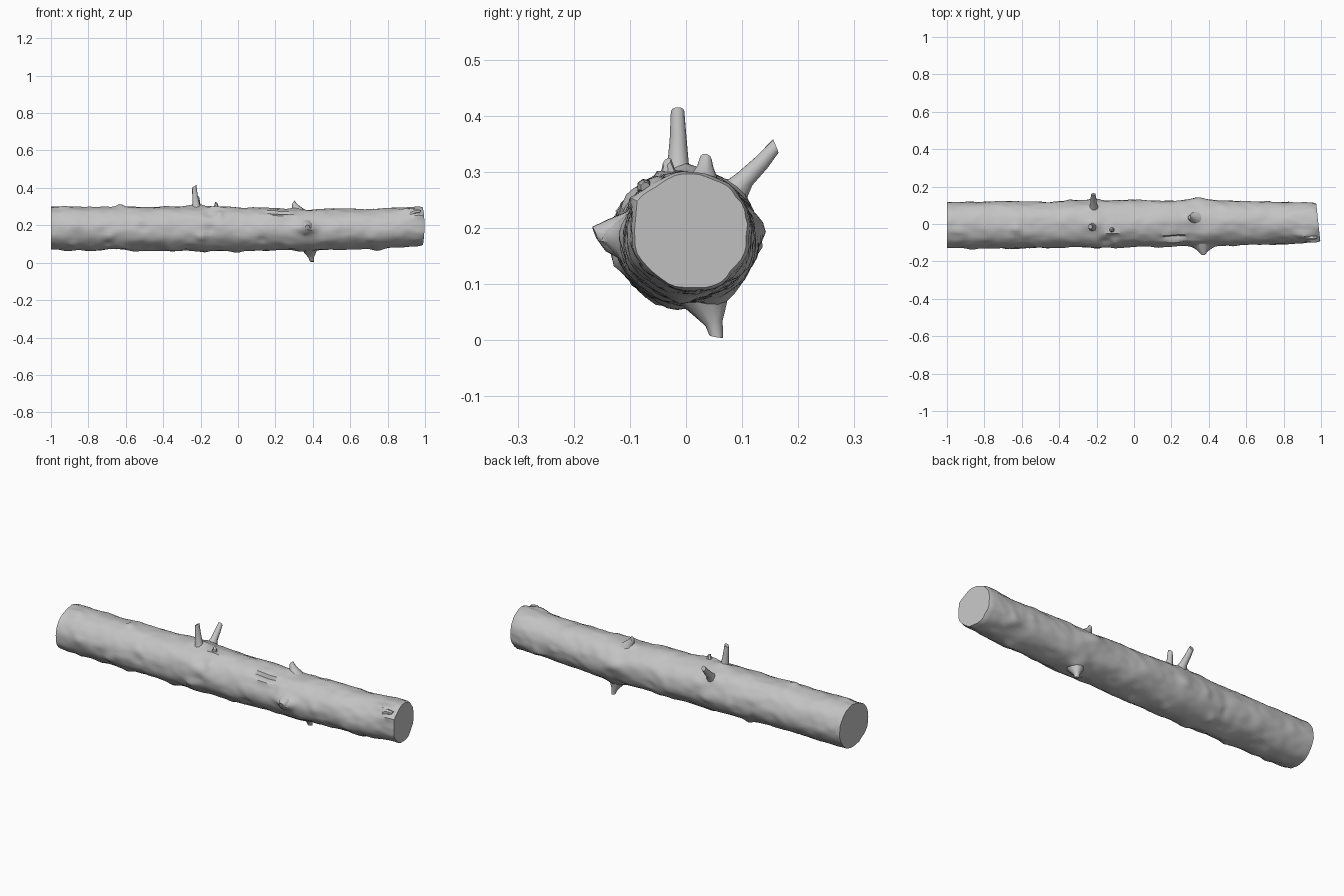
import bpy, bmesh, math, random
from mathutils import Vector, noise

random.seed(4)
cube = bpy.data.objects.get("Cube")
if cube:
    bpy.data.objects.remove(cube, do_unlink=True)

bark = bpy.data.materials.new("grey bark")
bark.use_nodes = True
GREY = (0.55, 0.55, 0.55, 1)
bark.diffuse_color = GREY
bark.node_tree.nodes["Principled BSDF"].inputs["Base Color"].default_value = GREY

# Trunk stations: x, centre y, centre z, half width, half height
STATIONS = [(-1, -.005, .185, .124, .115), (-.65, -.005, .184, .125, .116),
            (-.2, 0, .183, .127, .12), (.1, .002, .179, .124, .114),
            (.4, .005, .176, .122, .11), (.7, .005, .182, .115, .106),
            (1, .008, .194, .108, .106)]

# Knots and bark ridges: x, angle, height, half length, half angle (degrees, 90 is up)
KNOTS = [(.37, 176, .042, .06, 17), (.39, 292, .018, .06, 22), (.3, 80, .012, .04, 14),
         (-.35, 245, .014, .05, 20), (-.78, 262, .012, .05, 20), (0, 262, .01, .04, 20),
         (.75, 265, .01, .04, 20), (.35, 10, .016, .08, 20), (-.22, 90, .014, .05, 16),
         (-.22, 45, .012, .05, 16), (-.12, 112, .014, .06, 8), (-.63, 100, .014, .03, 10),
         (-.93, 105, .01, .04, 10), (.9, 125, .015, .06, 12), (.22, 128, -.014, .12, 6),
         (.2, 140, .008, .12, 7), (-.16, 140, -.012, .05, 10), (-.68, 200, .012, .04, 14),
         (-.2, 200, .014, .04, 14), (.96, 150, .012, .04, 10)]
# Scattered small knots
for i in range(34):
    KNOTS.append((random.uniform(-.95, .9), random.uniform(130, 380),
                  random.choice((-.008, .007, .01)), random.uniform(.02, .045),
                  random.uniform(8, 15)))


def station(x):
    for a, b in zip(STATIONS, STATIONS[1:]):
        if x <= b[0]:
            t = (x - a[0]) / (b[0] - a[0])
            t = t * t * (3 - 2 * t)
            return [p + (q - p) * t for p, q in zip(a[1:], b[1:])]
    return STATIONS[-1][1:]


def relief(x, deg):
    a = math.radians(deg)
    d = .006 * noise.noise(Vector((x * 7, math.cos(a) * 1.6, math.sin(a) * 1.6)))
    d += .004 * noise.noise(Vector((x * 20, math.cos(a) * 4, math.sin(a) * 4)))
    for kx, kd, h, wx, wa in KNOTS:
        da = (deg - kd + 180) % 360 - 180
        q = ((x - kx) / wx) ** 2 + (da / wa) ** 2
        if q < 4:
            d += h * math.exp(-1.6 * q)
    return d


def finish(bm, name):
    bmesh.ops.recalc_face_normals(bm, faces=bm.faces)
    mesh = bpy.data.meshes.new(name)
    bm.to_mesh(mesh)
    bm.free()
    mesh.materials.append(bark)
    ob = bpy.data.objects.new(name, mesh)
    bpy.context.collection.objects.link(ob)
    bpy.ops.object.select_all(action='DESELECT')
    ob.select_set(True)
    bpy.context.view_layer.objects.active = ob
    bpy.ops.object.shade_smooth_by_angle(angle=math.radians(42))
    return ob


def skin(bm, rings):
    n = len(rings[0])
    for a, b in zip(rings, rings[1:]):
        for j in range(n):
            k = (j + 1) % n
            bm.faces.new((a[j], a[k], b[k], b[j]))
    # Close the ends with shallow fans
    for r in (rings[0], rings[-1]):
        c = bm.verts.new(sum((v.co for v in r), Vector()) / n)
        for j in range(n):
            bm.faces.new((r[j], r[(j + 1) % n], c))


# Trunk with a sawn, slightly slanted end at each side
SIDES, RINGS = 48, 130
bm = bmesh.new()
rings = []
for i in range(RINGS + 1):
    t = i / RINGS
    ring = []
    x0 = -1 + 1.985 * t
    cy, cz, ry, rz = station(x0)
    if i == RINGS:
        ry, rz = ry - .005, rz - .005
    for j in range(SIDES):
        deg = 360 * j / SIDES
        a = math.radians(deg)
        d = relief(x0, deg)
        y = cy + (ry + d) * math.cos(a)
        z = cz + (rz + d) * math.sin(a)
        slant = max(0, (t - .85) / .15)
        ring.append(bm.verts.new((x0 - .11 * (y - .01) * slant, y, z)))
    rings.append(ring)
skin(bm, rings)
finish(bm, "log_trunk")


# Broken twigs: flared rings along a path of (point, radius)
def twig(name, path, sides=10):
    bm = bmesh.new()
    pts = [Vector(p) for p, r in path]
    turn = (pts[-1] - pts[0]).to_track_quat('Z', 'Y')
    rings = []
    for p, (_, r) in zip(pts, path):
        ring = []
        for j in range(sides):
            a = math.tau * j / sides
            ring.append(bm.verts.new(p + turn @ Vector((r * math.cos(a), r * math.sin(a), 0))))
        rings.append(ring)
    # Ragged snapped tip
    for j, v in enumerate(rings[-1]):
        v.co += turn @ Vector((0, 0, .006 * math.sin(math.tau * j / sides)))
    skin(bm, rings)
    finish(bm, name)


twig("upright_twig", [((-.22, -.014, .27), .032), ((-.224, -.014, .315), .019),
                      ((-.23, -.014, .36), .015), ((-.234, -.015, .408), .012)])
twig("rear_twig", [((-.215, .08, .255), .03), ((-.216, .105, .287), .018),
                   ((-.217, .135, .317), .015), ((-.218, .16, .346), .012)])
twig("lower_stub", [((.385, .03, .085), .05), ((.388, .042, .055), .032),
                    ((.392, .05, .03), .016), ((.395, .054, .006), .011)])
twig("top_stub", [((.325, .03, .265), .04), ((.312, .032, .29), .024),
                  ((.302, .034, .308), .015), ((.296, .035, .322), .011)])
twig("front_stub", [((.365, -.1, .185), .05), ((.37, -.14, .187), .03),
                    ((.372, -.162, .19), .012)])
twig("small_top_stub", [((-.12, -.03, .28), .022), ((-.117, -.032, .305), .012),
                        ((-.115, -.034, .318), .008)], 7)
twig("bark_snag", [((.92, -.07, .262), .014), ((.95, -.074, .274), .014),
                   ((.975, -.072, .272), .009)], 7)
